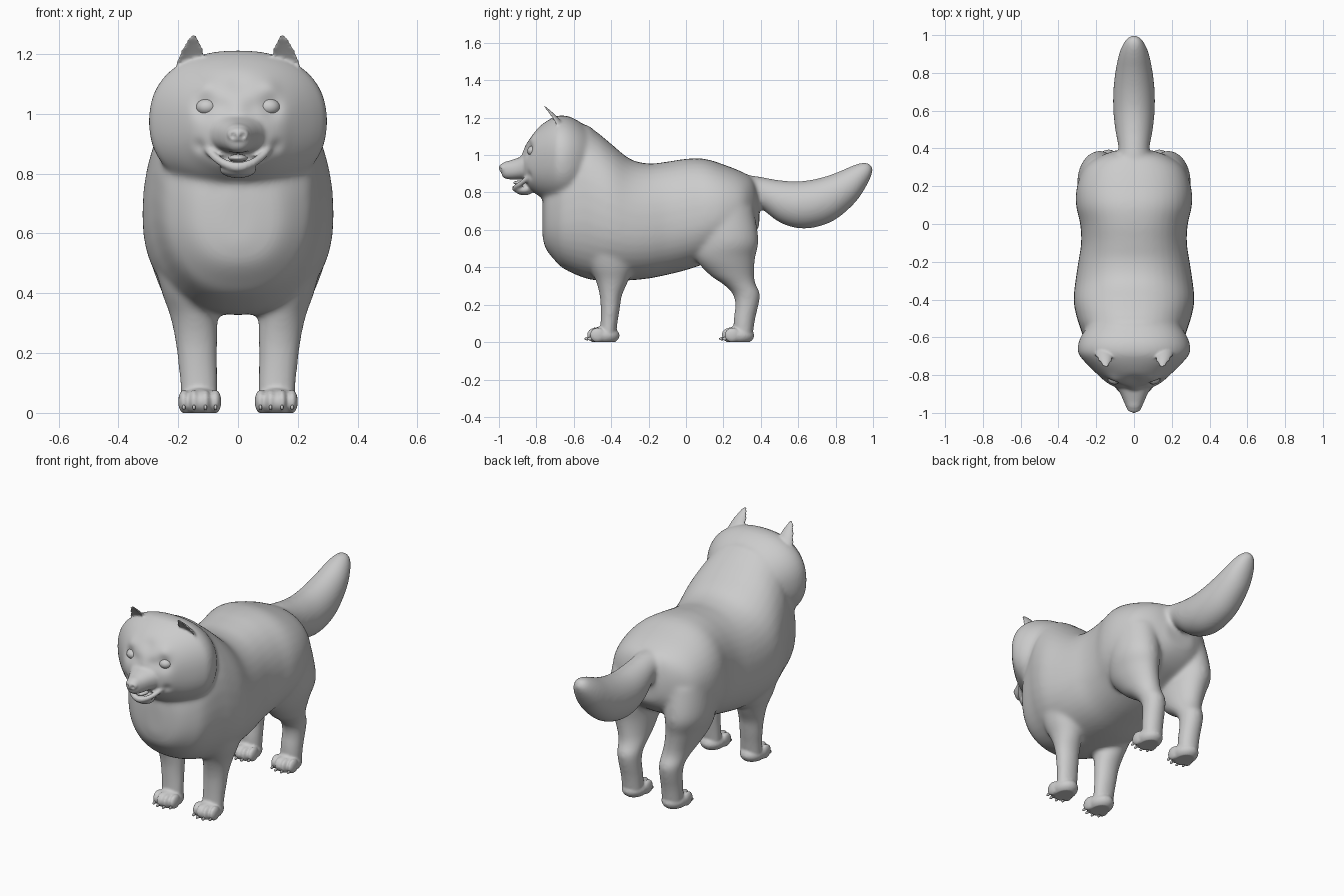
import bpy, bmesh, math
from mathutils import Vector, Matrix

grey = bpy.data.materials.new("grey_coat")
grey.diffuse_color = (0.6, 0.6, 0.6, 1)


def make(name, bm):
    bmesh.ops.recalc_face_normals(bm, faces=bm.faces)
    me = bpy.data.meshes.new(name)
    bm.to_mesh(me)
    bm.free()
    me.materials.append(grey)
    ob = bpy.data.objects.new(name, me)
    bpy.context.collection.objects.link(ob)
    return ob


def spline(rows, steps=5):
    """Catmull-Rom resampling of rows of numbers."""
    out = []
    for i in range(len(rows) - 1):
        p = [Vector(rows[max(0, min(len(rows) - 1, k))]) for k in range(i - 1, i + 3)]
        for j in range(steps):
            t = j / steps
            out.append(0.5 * (2 * p[1] + (p[2] - p[0]) * t
                              + (2 * p[0] - 5 * p[1] + 4 * p[2] - p[3]) * t ** 2
                              + (3 * p[1] - p[0] - 3 * p[2] + p[3]) * t ** 3))
    return out + [Vector(rows[-1])]


def loft(name, rows, point, sides=40):
    bm = bmesh.new()
    rings = [[bm.verts.new(point(r, math.tau * k / sides)) for k in range(sides)]
             for r in spline(rows)]
    for a, b in zip(rings, rings[1:]):
        for k in range(sides):
            bm.faces.new((a[k], a[k - 1], b[k - 1], b[k]))
    bm.faces.new(rings[0])
    bm.faces.new(rings[-1])
    return make(name, bm)


def power(v, e):
    return math.copysign(abs(v) ** e, v)


def along_y(e=0.88, waist=0.5):
    """Rows of y, bottom, top, half width."""
    def point(r, t):
        y, zb, zt, w = r
        c, s = math.cos(t), math.sin(t)
        mid = zb + (zt - zb) * waist
        return (w * power(c, e), y, mid + power(s, e) * (zt - mid if s > 0 else mid - zb))
    return point


def along_z(side, cup=None):
    """Rows of z, x, y, x radius, y radius; cup hollows the front."""
    def point(r, t):
        z, x, y, rx, ry = r
        s = math.sin(t)
        if cup is not None and s < 0:
            s = -cup * s
        return (side * (x + rx * math.cos(t)), y + ry * s, z)
    return point


def ball(name, loc, size, seg=28):
    bm = bmesh.new()
    bmesh.ops.create_uvsphere(bm, u_segments=seg, v_segments=seg // 2, radius=1,
                              matrix=Matrix.Translation(loc) @ Matrix.Diagonal((*size, 1)))
    return make(name, bm)


def fuse(name, parts, voxel, iterations):
    """Merge overlapping parts into one smooth skin."""
    bm = bmesh.new()
    for p in parts:
        bm.from_mesh(p.data)
        bpy.data.objects.remove(p)
    ob = make(name, bm)
    m = ob.modifiers.new("merge", 'REMESH')
    m.mode, m.voxel_size = 'VOXEL', voxel
    m = ob.modifiers.new("soften", 'SMOOTH')
    m.factor, m.iterations = 0.5, iterations
    me = bpy.data.meshes.new_from_object(ob.evaluated_get(bpy.context.evaluated_depsgraph_get()))
    ob.modifiers.clear()
    ob.data = me
    return ob


def shade(ob):
    for p in ob.data.polygons:
        p.use_smooth = True


# Torso, head and tail
coat = [
    loft("torso", [(-.768, .57, .74, .05), (-.75, .50, .84, .14), (-.70, .435, .95, .21),
                   (-.65, .39, 1.05, .25), (-.55, .345, 1.16, .285), (-.48, .33, 1.125, .307),
                   (-.40, .327, 1.06, .32), (-.30, .33, .98, .31), (-.20, .34, .955, .295),
                   (-.10, .36, .965, .28), (0, .385, .98, .285), (.10, .42, .98, .307),
                   (.20, .47, .95, .302), (.30, .52, .91, .262), (.36, .57, .87, .18),
                   (.392, .62, .78, .09)], along_y(waist=.46)),
    loft("head", [(-.45, .85, 1.08, .15), (-.55, .78, 1.165, .25), (-.62, .74, 1.205, .292),
                  (-.68, .74, 1.212, .297), (-.72, .75, 1.197, .27), (-.76, .765, 1.172, .232),
                  (-.80, .79, 1.138, .19), (-.84, .82, 1.088, .145), (-.868, .86, 1.035, .09),
                  (-.882, .89, 1.0, .045)], along_y()),
    loft("tail", [(.30, .80, .89, .07), (.36, .75, .89, .078), (.42, .70, .88, .085),
                  (.50, .64, .866, .10), (.60, .608, .86, .11), (.70, .615, .874, .11),
                  (.80, .655, .905, .10), (.90, .74, .948, .08), (.96, .825, .963, .055),
                  (.99, .885, .948, .03), (1.0, .915, .93, .008)], along_y(1)),
]
# Legs
for s in (-1, 1):
    coat.append(loft("front_leg", [
        (.60, .20, -.42, .10, .13), (.42, .168, -.40, .092, .12), (.33, .149, -.395, .08, .088),
        (.25, .140, -.402, .072, .060), (.18, .136, -.405, .067, .052),
        (.10, .131, -.412, .064, .046), (.01, .128, -.42, .062, .045)], along_z(s)))
    coat.append(loft("hind_leg", [
        (.72, .17, .20, .12, .16), (.55, .182, .222, .118, .166), (.45, .168, .21, .105, .16),
        (.36, .150, .245, .085, .12), (.31, .140, .285, .074, .088), (.26, .135, .322, .066, .074),
        (.20, .132, .326, .062, .063), (.12, .129, .312, .061, .058),
        (.01, .128, .302, .06, .052)], along_z(s)))
skin = fuse("coat", coat, .009, 24)

# Muzzle, nose and lower jaw
parts = [skin,
         loft("muzzle", [(-.80, .868, .995, .125), (-.86, .868, 1.0, .095), (-.90, .869, .985, .072),
                         (-.94, .870, .971, .054), (-.97, .876, .963, .040),
                         (-.985, .893, .952, .024)], along_y()),
         ball("nose", (0, -.974, .930), (.038, .028, .026)),
         ball("chin", (0, -.865, .815), (.062, .052, .030))]
lip = spline([(-.107, -.840, .892, .012), (-.078, -.872, .862, .014), (-.045, -.902, .840, .015),
              (0, -.914, .828, .017), (.045, -.902, .840, .015), (.078, -.872, .862, .014),
              (.107, -.840, .892, .012)], 6)
for x, y, z, r in lip:
    parts.append(ball("lower_lip", (x, y, z - .006), (r, r, r), 12))

# Ears and paws
for s in (-1, 1):
    parts.append(loft("ear", [
        (1.11, .158, -.675, .060, .055), (1.16, .156, -.695, .052, .044),
        (1.195, .154, -.716, .043, .036), (1.225, .152, -.737, .031, .027),
        (1.25, .150, -.755, .018, .016), (1.266, .149, -.764, .007, .009)], along_z(s, .3)))
    for y in (-.405, .315):
        parts.append(ball("paw", (s * .128, y - .035, .035), (.068, .085, .050)))
        for dx, dy in ((-.053, -.068), (-.019, -.083), (.019, -.083), (.053, -.068)):
            parts.append(ball("toe", (s * .128 + dx, y + dy, .038), (.0195, .042, .040), 16))
skin = fuse("coat", parts, .007, 3)

# Sculpted hollows: centre, radius, push
hollows = []
for s in (-1, 1):
    hollows += [((s * .105, -.835, 1.022), .040, (0, .022, 0)),
                ((s * .050, -.875, 1.02), .035, (0, .010, 0)),
                ((s * .105, -.815, 1.085), .035, (0, -.008, .002)),
                ((s * .018, -1.0, .925), .010, (0, .012, 0)),
                ((s * .125, -.83, .895), .022, (-s * .006, .008, 0))]
hollows.append(((0, -.83, 1.10), .04, (0, .008, 0)))
for v in skin.data.vertices:
    co = v.co.copy()
    for c, r, push in hollows:
        d = (co - Vector(c)).length / r
        if d < 2.5:
            v.co += Vector(push) * math.exp(-d * d)
    v.co.z = max(v.co.z, 0)
shade(skin)

# Eyes, tongue and claws
for s in (-1, 1):
    eye = ball("eye", (s * .104, -.813, 1.022), (.037, .036, .029))
    shade(eye)
    for y in (-.405, .315):
        for dx, dy in ((-.053, -.108), (-.019, -.123), (.019, -.123), (.053, -.108)):
            shade(ball("claw", (s * .128 + dx, y + dy, .018), (.006, .015, .009), 10))
shade(ball("tongue", (0, -.878, .852), (.032, .045, .013)))
